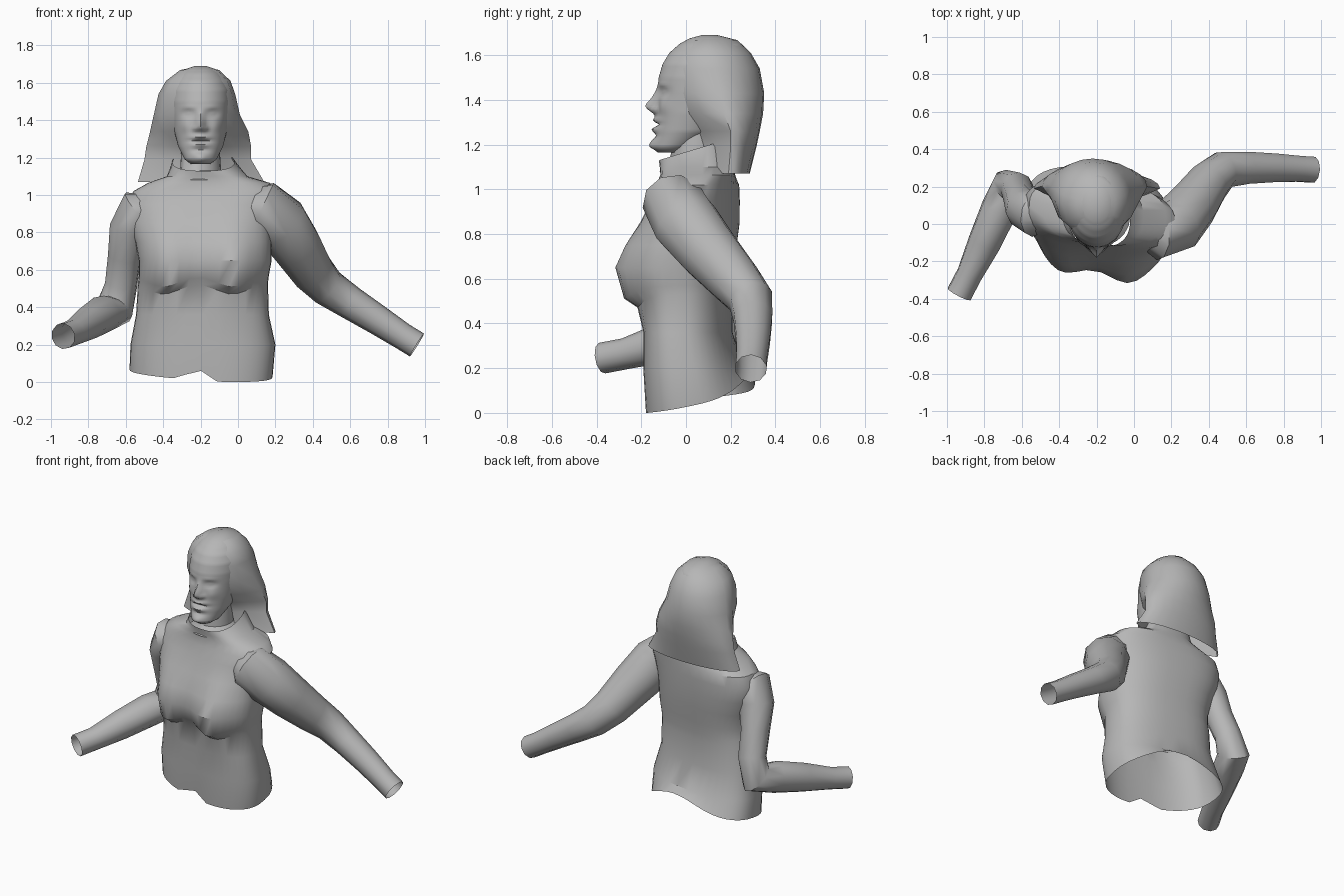
import bpy, bmesh, math
from mathutils import Vector

cube = bpy.data.objects.get("Cube")
if cube:
    bpy.data.objects.remove(cube)

grey = bpy.data.materials.new("plain grey")
grey.use_nodes = True
tone = (0.47, 0.47, 0.47, 1)
grey.diffuse_color = tone
shader = next(n for n in grey.node_tree.nodes if n.type == 'BSDF_PRINCIPLED')
shader.inputs["Base Color"].default_value = tone
MID = -0.2  # middle of the head and chest


def loft(name, rings, closed=True, cap_first=False, cap_last=False, angle=40):
    """Skin a list of equal point rings."""
    bm = bmesh.new()
    rows = [[bm.verts.new(p) for p in ring] for ring in rings]
    n = len(rows[0])
    for a, b in zip(rows, rows[1:]):
        for i in range(n if closed else n - 1):
            j = (i + 1) % n
            bm.faces.new((a[i], a[j], b[j], b[i]))
    if cap_first:
        bm.faces.new(rows[0][::-1])
    if cap_last:
        bm.faces.new(rows[-1])
    bmesh.ops.recalc_face_normals(bm, faces=bm.faces)
    mesh = bpy.data.meshes.new(name)
    bm.to_mesh(mesh)
    bm.free()
    mesh.materials.append(grey)
    obj = bpy.data.objects.new(name, mesh)
    bpy.context.collection.objects.link(obj)
    bpy.ops.object.select_all(action='DESELECT')
    obj.select_set(True)
    bpy.context.view_layer.objects.active = obj
    bpy.ops.object.shade_smooth_by_angle(angle=math.radians(angle))


def oval(z, xl, xr, yf, yb, n, power=1.0):
    cx, hx, cy, hy = (xl + xr) / 2, (xr - xl) / 2, (yf + yb) / 2, (yb - yf) / 2
    pts = []
    for i in range(n):
        a = math.tau * i / n
        c, s = math.cos(a), math.sin(a)
        pts.append(Vector((cx + hx * math.copysign(abs(c) ** power, c),
                           cy + hy * math.copysign(abs(s) ** power, s), z)))
    return pts


def bump(x, z, cx, cz, sx, sz):
    return math.exp(-((x - cx) / sx) ** 2 - ((z - cz) / sz) ** 2)


def tube(name, path, sides=10):
    """Open limb through (x, y, z, radius) points, with an untwisted frame."""
    pts = [Vector(p[:3]) for p in path]
    rings = []
    u = Vector((0, 1, 0))
    for i, p in enumerate(pts):
        d = (pts[min(i + 1, len(pts) - 1)] - pts[max(i - 1, 0)]).normalized()
        u = (u - d * u.dot(d)).normalized()
        v = d.cross(u)
        r = path[i][3]
        rings.append([p + r * (math.cos(t) * u + math.sin(t) * v)
                      for t in (math.tau * k / sides for k in range(sides))])
    loft(name, rings, angle=50)


# Torso: z, left edge, right edge, front, back
levels = [
    (0.08, -.58, .185, -.17, .3), (0.2, -.575, .2, -.18, .25),
    (0.36, -.545, .165, -.18, .2), (0.53, -.535, .16, -.187, .2),
    (0.57, -.53, .165, -.205, .2), (0.65, -.53, .18, -.23, .21),
    (0.75, -.55, .18, -.215, .22), (0.85, -.58, .18, -.18, .23),
    (0.95, -.59, .2, -.14, .23), (1.02, -.56, .22, -.12, .23),
    (1.065, -.48, .17, -.11, .22), (1.1, -.38, .05, -.115, .21),
    (1.18, -.35, -.02, -.12, .2),
]
rings = []
for k, level in enumerate(levels):
    ring = oval(*level, 40, 0.8)
    front_y, back_y = level[3:]
    for p in ring:
        if p.y < (front_y + back_y) / 2:  # bust with a curved underside
            base = p.z
            for cx in (-.4, -.03):
                p.y -= 0.08 * bump(p.x, base, cx, 0.6, 0.13, 0.06 if base < 0.6 else 0.2)
                if k in (3, 4):
                    p.z -= 0.06 * bump(p.x, 0, cx, 0, 0.12, 1)
        if k == 0:  # uneven hem, higher at the back, notched in front
            rear = (p.y - front_y) / (back_y - front_y)
            p.z = (0.04 - 0.07 * (p.x - MID) + 0.08 * (1 - rear) * bump(p.x, 0, -.23, 0, .05, 1)
                   + rear * (0.06 + 0.11 * bump(p.x, 0, -.1, 0, .28, 1)))
        if k == len(levels) - 1:  # collar dips at the throat
            p.z += 0.3 * (p.y - 0.05)
        p.y -= 0.12 * (p.x - MID) * (1 if p.z < 1.05 else 0.4)
    rings.append(ring)
low = min(p.z for p in rings[0])
for p in rings[0]:
    p.z -= low
loft("torso", rings, angle=35)

# Arms, open at the wrists
tube("left_arm", [(.02, .0, .95, .085), (.13, -.05, .935, .145), (.23, .0, .85, .152),
                  (.315, .1, .725, .138), (.40, .22, .59, .118), (.48, .29, .505, .102),
                  (.6, .3, .425, .09), (.75, .3, .33, .08), (.88, .295, .245, .072),
                  (.957, .29, .198, .072)])
tube("right_arm", [(-.43, .05, .94, .07), (-.53, .05, .92, .12), (-.58, .08, .82, .11),
                   (-.607, .13, .67, .09), (-.625, .19, .52, .088), (-.66, .2, .39, .105),
                   (-.72, .08, .365, .1), (-.8, -.1, .315, .09), (-.88, -.27, .265, .07),
                   (-.935, -.375, .245, .07)])

# Neck, spreading out to fill the collar
loft("neck", [oval(1.08, -.36, -.02, -.12, .2, 20), oval(1.13, -.31, -.09, -.07, .16, 20),
              oval(1.28, -.30, -.1, -.06, .16, 20)])

# Head: z, half width, front, back
keys = [(1.165, .05, -.125, .0), (1.19, .085, -.15, .04), (1.26, .12, -.14, .15),
        (1.34, .14, -.13, .2), (1.44, .155, -.125, .25), (1.5, .16, -.122, .27),
        (1.56, .158, -.105, .28), (1.61, .142, -.075, .28), (1.65, .11, -.03, .25),
        (1.675, .075, .015, .2), (1.69, .03, .07, .14)]
# Face bumps: side offset, z, width, height, outward amount
features = [(0, 1.37, .022, .03, .045), (0, 1.41, .018, .04, .02),
            (.026, 1.355, .014, .014, .02), (.065, 1.435, .03, .018, -.018),
            (.065, 1.435, .018, .009, .012), (.06, 1.47, .04, .012, .004),
            (0, 1.31, .05, .011, .014), (0, 1.268, .04, .011, .016),
            (0, 1.289, .05, .008, -.018), (0, 1.238, .05, .012, -.01),
            (0, 1.2, .04, .022, .016), (.085, 1.37, .03, .035, .01)]
rings = []
for a, b in zip(keys, keys[1:]):
    steps = max(2, round((b[0] - a[0]) / .01))
    for s in range(steps):
        z, hx, yf, yb = (p + (q - p) * s / steps for p, q in zip(a, b))
        rings.append(oval(z, MID - hx, MID + hx, yf, yb, 72))
z, hx, yf, yb = keys[-1]
rings.append(oval(z, MID - hx, MID + hx, yf, yb, 72))
for ring in rings:
    mid_y = sum(p.y for p in ring) / len(ring)
    for p in ring:
        if p.y < mid_y:
            side = abs(p.x - MID)
            p.y -= sum(f[4] * bump(side, p.z, *f[:4]) for f in features)
loft("head", rings, cap_first=True, cap_last=True, angle=50)

# Hair: z, left edge, right edge, y of widest part, back, front half width, front y, fullness
locks = [(1.686, -.22, -.18, .1, .14, .01, .09, 0), (1.668, -.31, -.1, .1, .23, .05, .03, .015),
         (1.61, -.385, -.04, .11, .29, .085, -.03, .02),
         (1.54, -.425, -.015, .13, .33, .11, -.045, .02),
         (1.43, -.45, .01, .15, .35, .12, -.035, .02),
         (1.34, -.47, .055, .17, .345, .115, -.01, .01),
         (1.26, -.49, .07, .2, .33, .1, .06, 0), (1.19, -.5, .07, .2, .315, .1, .08, 0),
         (1.07, -.535, .14, .19, .285, .12, .09, 0)]
rings = []
for z, xl, xr, yw, yb, fx, fy, full in locks:
    arc = [Vector(((xl + xr) / 2 + (xr - xl) / 2 * math.cos(t), yw + (yb - yw) * math.sin(t), z))
           for t in (math.pi * i / 12 for i in range(13))]
    right, left = (Vector((MID + s * fx, fy, z)) for s in (1, -1))
    temples = [(f + e) / 2 + Vector((s * full, -full, 0))
               for f, e, s in ((right, arc[0], 1), (left, arc[-1], -1))]
    rings.append([right, temples[0]] + arc + [temples[1], left])
loft("hair", rings, closed=False, angle=45)
